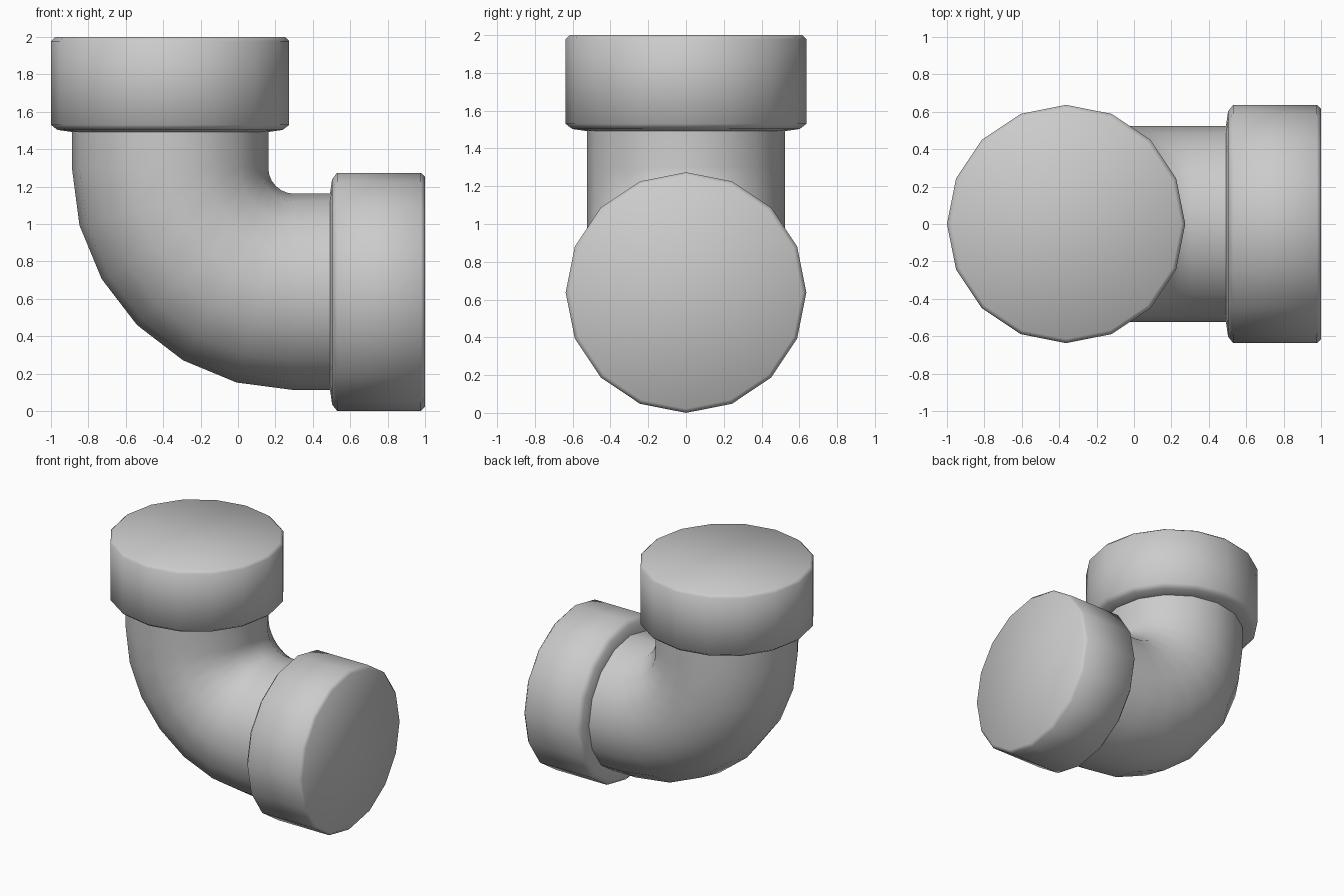
import bpy, bmesh, math
from mathutils import Vector

if "Cube" in bpy.data.objects:
    bpy.data.objects.remove(bpy.data.objects["Cube"])

SIDES = 16
COLLAR_R, PIPE_R = 0.637, 0.525
CORNER = Vector((0.3, 0, 1.3))     # centre of the bend
BEND_R = 0.663

# Collar profile: (distance beyond the bend, radius), from pipe outwards
COLLAR = [(0.192, PIPE_R), (0.203, 0.602), (0.23, COLLAR_R),
          (0.678, COLLAR_R), (0.70, 0.615)]


def add_ring(bm, angle, offset, radius):
    """Ring of vertices around the path at a bend angle plus a straight offset."""
    radial = Vector((-math.cos(angle), 0, -math.sin(angle)))
    tangent = Vector((math.sin(angle), 0, -math.cos(angle)))
    centre = CORNER + radial * BEND_R + tangent * offset
    ring = []
    for i in range(SIDES):
        t = 2 * math.pi * i / SIDES
        ring.append(bm.verts.new(centre + radius * (
            radial * math.cos(t) + Vector((0, math.sin(t), 0)))))
    return ring


bm = bmesh.new()
rings = []
# Upper collar
for d, r in reversed(COLLAR):
    rings.append(add_ring(bm, 0, -d, r))
# Bend in six segments
for k in range(7):
    rings.append(add_ring(bm, math.pi / 2 * k / 6, 0, PIPE_R))
# Side collar
for d, r in COLLAR:
    rings.append(add_ring(bm, math.pi / 2, d, r))

# Skin and end caps
for a, b in zip(rings, rings[1:]):
    for i in range(SIDES):
        j = (i + 1) % SIDES
        bm.faces.new((a[i], a[j], b[j], b[i]))
bm.faces.new(rings[0])
bm.faces.new(rings[-1])
bmesh.ops.recalc_face_normals(bm, faces=bm.faces[:])

mesh = bpy.data.meshes.new("pipe_elbow")
bm.to_mesh(mesh)
bm.free()
elbow = bpy.data.objects.new("pipe_elbow", mesh)
bpy.context.collection.objects.link(elbow)

# Smooth shading with a crease where the collars meet the pipe
bpy.context.view_layer.objects.active = elbow
elbow.select_set(True)
bpy.ops.object.shade_smooth_by_angle(angle=math.radians(55))
